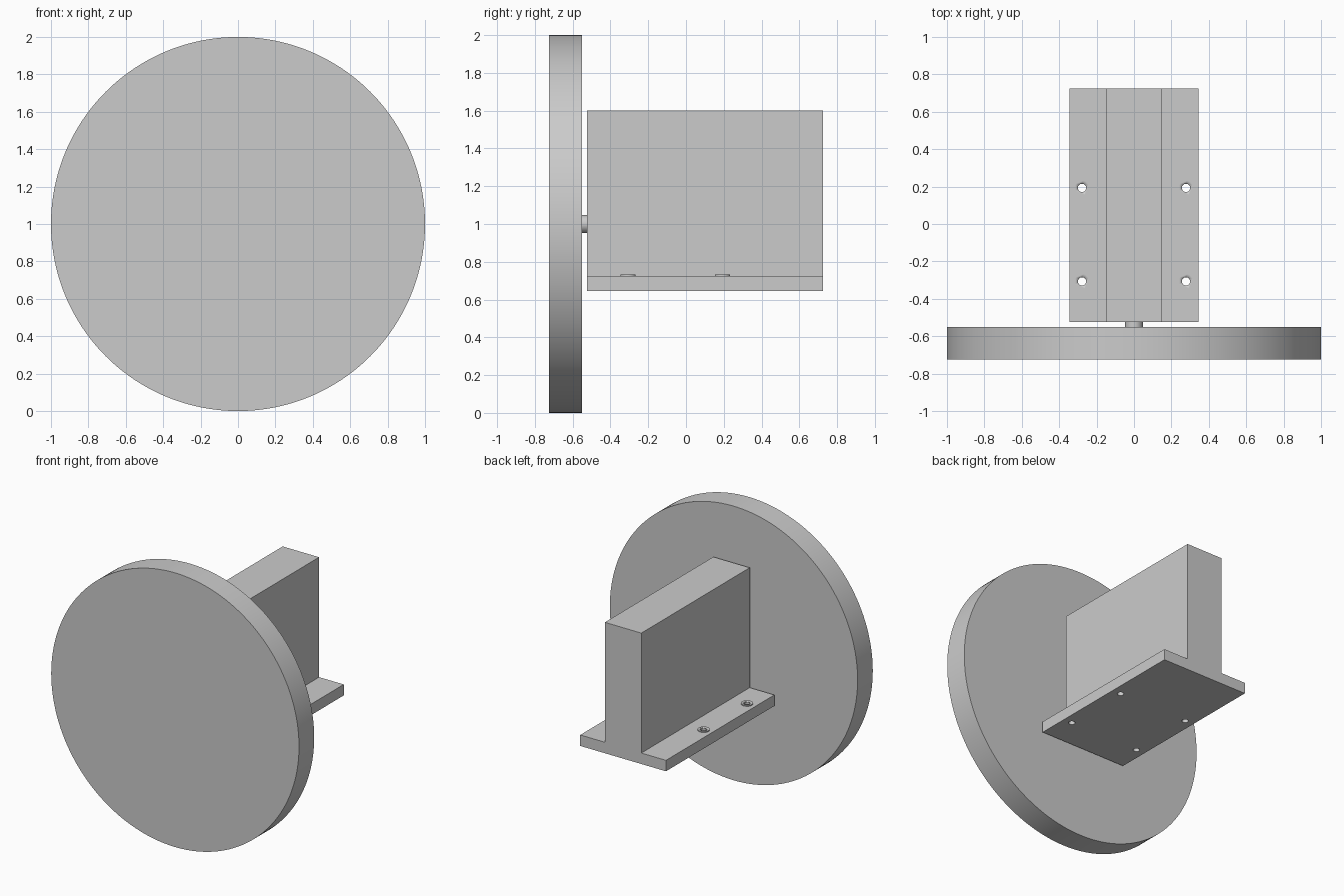
import bpy
import bmesh
import math

if "Cube" in bpy.data.objects:
    bpy.data.objects.remove(bpy.data.objects["Cube"])

GREY = (0.6, 0.6, 0.6, 1)
grey = bpy.data.materials.new("plain grey")
grey.diffuse_color = GREY
grey.use_nodes = True
grey.node_tree.nodes["Principled BSDF"].inputs["Base Color"].default_value = GREY


def cylinder(name, radius, depth, location, along_y=False, sides=128):
    bpy.ops.mesh.primitive_cylinder_add(
        vertices=sides, radius=radius, depth=depth, location=location,
        rotation=(math.pi / 2 if along_y else 0, 0, 0))
    obj = bpy.context.object
    obj.name = name
    obj.data.materials.append(grey)
    bpy.ops.object.shade_smooth_by_angle(angle=math.radians(30))
    return obj


def extrude_y(name, profile, y0, y1):
    """Extrude an (x, z) outline from y0 to y1."""
    bm = bmesh.new()
    face = bm.faces.new([bm.verts.new((x, y0, z)) for x, z in profile])
    result = bmesh.ops.extrude_face_region(bm, geom=[face])
    moved = [v for v in result["geom"] if isinstance(v, bmesh.types.BMVert)]
    bmesh.ops.translate(bm, verts=moved, vec=(0, y1 - y0, 0))
    bmesh.ops.recalc_face_normals(bm, faces=bm.faces)
    mesh = bpy.data.meshes.new(name)
    bm.to_mesh(mesh)
    bm.free()
    obj = bpy.data.objects.new(name, mesh)
    bpy.context.collection.objects.link(obj)
    mesh.materials.append(grey)
    return obj


def cut(target, cutter):
    mod = target.modifiers.new("hole", 'BOOLEAN')
    mod.operation = 'DIFFERENCE'
    mod.solver = 'EXACT'
    mod.object = cutter
    cutter.hide_render = True
    cutter.hide_viewport = True
    cutter.display_type = 'WIRE'


# Round disc and its short shaft
cylinder("disc", 1.0, 0.175, (0, -0.6375, 1), along_y=True, sides=192)
cylinder("shaft", 0.047, 0.06, (0, -0.535, 1), along_y=True, sides=48)

# Upright block with a mounting flange, one inverted T section
base, ledge, top = 0.645, 0.725, 1.6
half_block, half_flange = 0.147, 0.346
right_half = [(half_flange, base), (half_flange, ledge),
              (half_block, ledge), (half_block, top)]
left_half = [(-x, z) for x, z in reversed(right_half)]
mount = extrude_y("mount_block", right_half + left_half, -0.525, 0.725)

# Bolt holes through the flange, each with a thin raised washer
for side, x in (("left", 0.278), ("right", -0.278)):
    for end, y in (("front", -0.307), ("back", 0.193)):
        cutter = cylinder(f"{side}_{end}_hole_cutter", 0.022, 0.3,
                          (x, y, ledge), sides=32)
        washer = cylinder(f"{side}_{end}_washer", 0.04, 0.008,
                          (x, y, ledge + 0.003), sides=32)
        cut(mount, cutter)
        cut(washer, cutter)
